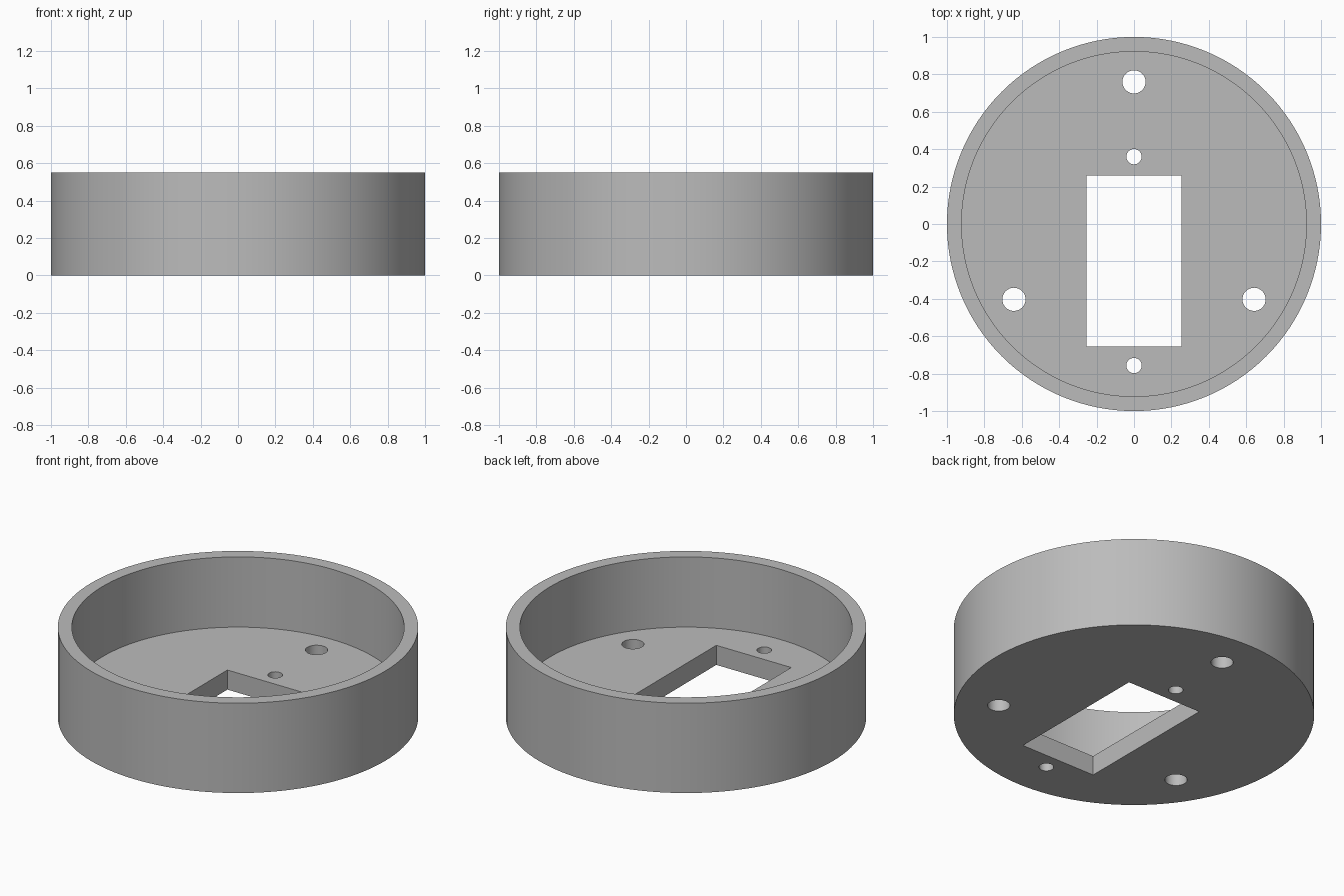
import bpy, bmesh, math
from mathutils import Matrix

if "Cube" in bpy.data.objects:
    bpy.data.objects.remove(bpy.data.objects["Cube"], do_unlink=True)

HEIGHT, FLOOR = 0.55, 0.12
OUTER, INNER = 1.0, 0.922
SEGMENTS = 128

grey = bpy.data.materials.new("plain grey")
grey.use_nodes = True
colour = (0.5, 0.5, 0.5, 1)
grey.diffuse_color = colour
grey.node_tree.nodes["Principled BSDF"].inputs["Base Color"].default_value = colour


def make_object(name, bm):
    bmesh.ops.recalc_face_normals(bm, faces=bm.faces)
    mesh = bpy.data.meshes.new(name)
    bm.to_mesh(mesh)
    bm.free()
    mesh.materials.append(grey)
    obj = bpy.data.objects.new(name, mesh)
    bpy.context.collection.objects.link(obj)
    return obj


def add_cylinder(bm, x, y, radius, bottom, top, segments):
    bmesh.ops.create_cone(
        bm, cap_ends=True, segments=segments, radius1=radius, radius2=radius,
        depth=top - bottom, matrix=Matrix.Translation((x, y, (bottom + top) / 2)))


# Round body
bm = bmesh.new()
add_cylinder(bm, 0, 0, OUTER, 0, HEIGHT, SEGMENTS)
body = make_object("round_housing", bm)

# Hollow above the floor
bm = bmesh.new()
add_cylinder(bm, 0, 0, INNER, FLOOR, HEIGHT + 0.2, SEGMENTS)
hollow = make_object("hollow_cutter", bm)

# Rectangular opening, three mounting holes and two small screw holes
bm = bmesh.new()
bmesh.ops.create_cube(bm, size=1, matrix=Matrix.Translation((0, -0.198, FLOOR / 2))
                      @ Matrix.Diagonal((0.508, 0.916, 0.3, 1)))
for angle in (90, 212, 328):
    a = math.radians(angle)
    add_cylinder(bm, 0.757 * math.cos(a), 0.76 * math.sin(a), 0.062, -0.1, FLOOR + 0.1, 32)
for y in (0.36, -0.757):
    add_cylinder(bm, 0, y, 0.041, -0.1, FLOOR + 0.1, 32)
openings = make_object("openings_cutter", bm)

# Cut the body, then remove the cutters
bpy.context.view_layer.objects.active = body
for cutter in (hollow, openings):
    cutter.hide_render = True
    mod = body.modifiers.new(cutter.name, "BOOLEAN")
    mod.operation = "DIFFERENCE"
    mod.solver = "EXACT"
    mod.object = cutter
    bpy.ops.object.modifier_apply(modifier=mod.name)
    bpy.data.objects.remove(cutter, do_unlink=True)

# Smooth walls with sharp rims
bpy.ops.object.select_all(action="DESELECT")
body.select_set(True)
bpy.ops.object.shade_smooth_by_angle(angle=math.radians(30))
